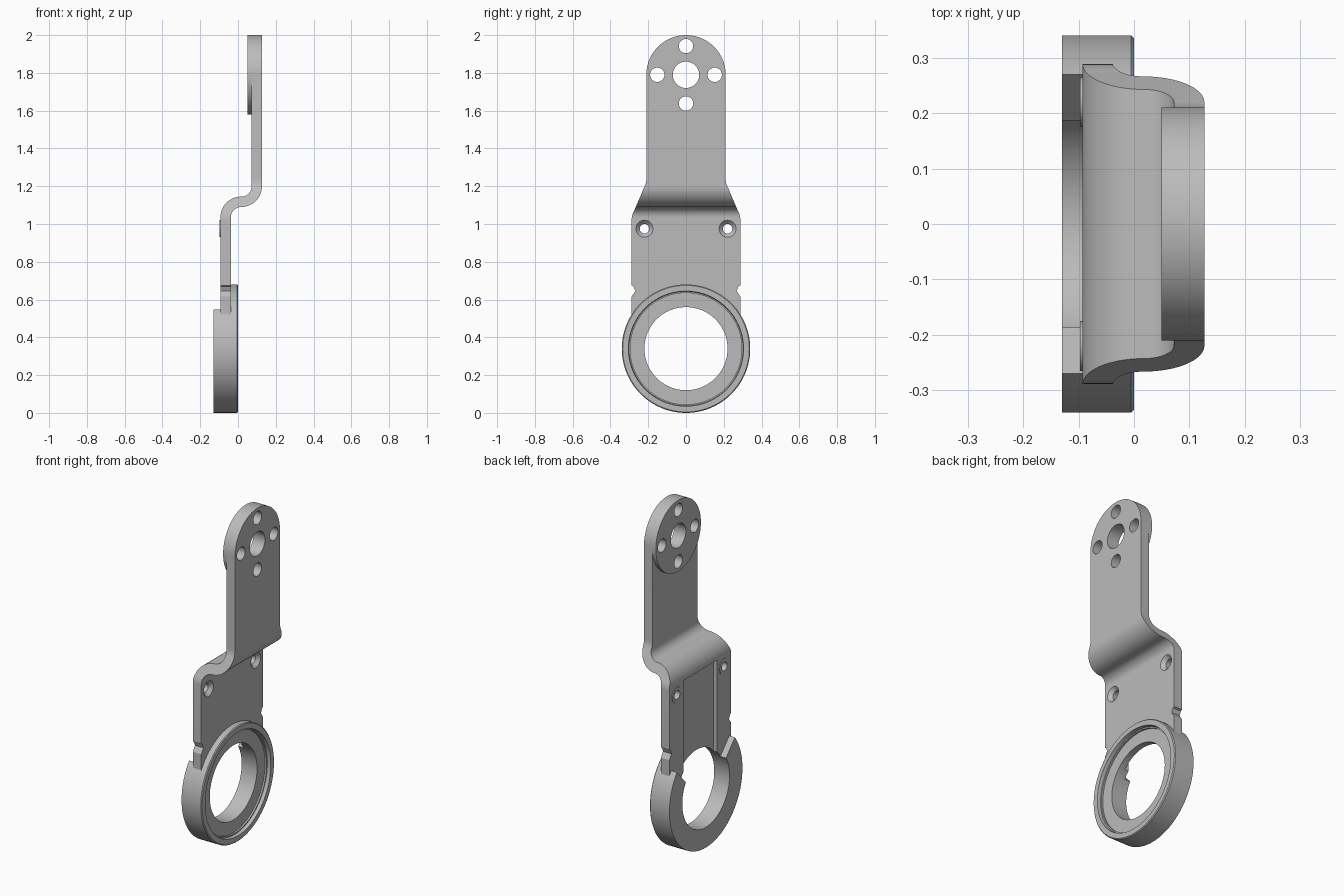
import bpy, bmesh, math
from math import sin, cos, pi, radians
from mathutils import Matrix

cube = bpy.data.objects.get("Cube")
if cube:
    bpy.data.objects.remove(cube, do_unlink=True)

grey = bpy.data.materials.new("light_grey_metal")
grey.use_nodes = True
GREY = (0.5, 0.5, 0.5, 1)
grey.diffuse_color = GREY
grey.node_tree.nodes["Principled BSDF"].inputs["Base Color"].default_value = GREY

RING_Z, TOP_Z, TOP_R = 0.34, 1.79, 0.21
BACK, FACE = -0.093, -0.038        # lower plate, outer and inner side
INNER, OUTER = 0.072, 0.127        # upper plate


def finish(bm, name):
    bmesh.ops.recalc_face_normals(bm, faces=bm.faces)
    mesh = bpy.data.meshes.new(name)
    bm.to_mesh(mesh)
    bm.free()
    mesh.materials.append(grey)
    ob = bpy.data.objects.new(name, mesh)
    bpy.context.collection.objects.link(ob)
    return ob


def prism(name, points, start, step):
    """Extrude a closed outline along a vector; start maps 2D to 3D."""
    bm = bmesh.new()
    face = bm.faces.new([bm.verts.new(start(*p)) for p in points])
    new = bmesh.ops.extrude_face_region(bm, geom=[face])["geom"]
    bmesh.ops.translate(bm, vec=step, verts=[v for v in new if isinstance(v, bmesh.types.BMVert)])
    return finish(bm, name)


def slab(name, outline, x0, x1):
    return prism(name, outline, lambda y, z: (x0, y, z), (x1 - x0, 0, 0))


def arc(cx, cy, r, a0, a1, n):
    return [(cx + r * cos(radians(a0 + (a1 - a0) * i / n)),
             cy + r * sin(radians(a0 + (a1 - a0) * i / n))) for i in range(n + 1)]


def lathe(name, profile, y, z, n=96):
    """Spin (radius, x) points about an axis parallel to x."""
    bm = bmesh.new()
    rings = [[bm.verts.new((x, y + r * cos(2 * pi * i / n), z + r * sin(2 * pi * i / n)))
              for i in range(n)] for r, x in profile]
    for a, b in zip(rings, rings[1:]):
        for i in range(n):
            j = (i + 1) % n
            bm.faces.new((a[i], a[j], b[j], b[i]))
    bm.faces.new(rings[0])
    bm.faces.new(rings[-1])
    return finish(bm, name)


def disc(name, y, z, r, x0, x1, n=48):
    return lathe(name, [(r, x0), (r, x1)], y, z, n)


def combine(target, other, operation):
    mod = target.modifiers.new(operation.lower(), 'BOOLEAN')
    mod.operation, mod.object, mod.solver = operation, other, 'EXACT'
    bpy.context.view_layer.objects.active = target
    bpy.ops.object.modifier_apply(modifier=mod.name)
    bpy.data.objects.remove(other, do_unlink=True)


# Bent strip: side profile with two quarter bends
BEND_X, LOW, HIGH, R_OUT, R_IN = 0.017, 1.035, 1.2, 0.11, 0.055
profile = [(BACK, RING_Z)]
profile += arc(BEND_X, LOW, R_OUT, 180, 90, 16)
profile += arc(BEND_X, HIGH, R_IN, -90, 0, 16)
profile += [(INNER, 2.1), (OUTER, 2.1)]
profile += arc(BEND_X, HIGH, R_OUT, 0, -90, 16)
profile += arc(BEND_X, LOW, R_IN, 90, 180, 16)
profile += [(FACE, RING_Z)]
arm = prism("bracket_arm", profile, lambda x, z: (x, -0.5, z), (0, 1, 0))

# Outline: notched lower plate, tapered waist, rounded top
half = [(0.288, 0.3), (0.288, 0.615), (0.268, 0.645), (0.278, 0.67), (0.288, 0.675)]
half += arc(0.188, 1.02, 0.1, 0, 30, 6)
half += arc(0.31, 1.24, 0.1, 210, 180, 6)
half += arc(0, TOP_Z, TOP_R, 0, 90, 24)
outline = half + [(-y, z) for y, z in reversed(half[:-1])]
combine(arm, slab("outline_cutter", outline, -0.3, 0.3), 'INTERSECT')

# Raised round pad behind the top holes
combine(arm, disc("top_pad", 0, TOP_Z, TOP_R, 0.05, 0.08, 96), 'UNION')

# Shallow pocket in the back of the lower plate
pocket = [(-0.158, 0.3), (0.158, 0.3), (0.158, 1.035), (-0.158, 1.035)]
combine(arm, slab("pocket_cutter", pocket, -0.2, BACK + 0.025), 'DIFFERENCE')

# Bearing ring with stepped recess, cut away behind the plate
ring = lathe("bearing_ring", [(0.34, -0.13), (0.34, -0.005), (0.335, 0), (0.305, 0),
                              (0.302, -0.02), (0.295, -0.02), (0.295, -0.03),
                              (0.18, -0.03)], 0, RING_Z)
wedge = [(-0.187, 0.456), (0.187, 0.456), (0.4, 0.689), (0.4, 0.9), (-0.4, 0.9), (-0.4, 0.689)]
combine(ring, slab("wedge_cutter", wedge, -0.3, BACK), 'DIFFERENCE')
low_pocket = [(-0.158, 0.456), (0.158, 0.456), (0.158, 0.9), (-0.158, 0.9)]
combine(ring, slab("ring_pocket_cutter", low_pocket, -0.3, BACK + 0.025), 'DIFFERENCE')
combine(arm, ring, 'UNION')
combine(arm, disc("bore_cutter", 0, RING_Z, 0.22, -0.3, 0.3, 96), 'DIFFERENCE')

# Countersunk screw holes with a thin rim on the back
for y in (-0.22, 0.22):
    combine(arm, disc("screw_rim", y, 0.975, 0.045, BACK - 0.004, BACK + 0.02), 'UNION')
    sink = lathe("screw_cutter", [(0.025, -0.3), (0.025, FACE - 0.02),
                                  (0.045, FACE), (0.045, 0.0)], y, 0.975, 48)
    combine(arm, sink, 'DIFFERENCE')

# Top hub hole and four bolt holes
for y, z, r in ((0, 0, 0.07), (0, 0.152, 0.038), (0, -0.152, 0.038),
                (0.152, 0, 0.038), (-0.152, 0, 0.038)):
    combine(arm, disc("hole_cutter", y, TOP_Z + z, r, -0.3, 0.3), 'DIFFERENCE')

bpy.ops.object.select_all(action='DESELECT')
arm.select_set(True)
bpy.context.view_layer.objects.active = arm
bpy.ops.object.shade_smooth_by_angle(angle=radians(25))
